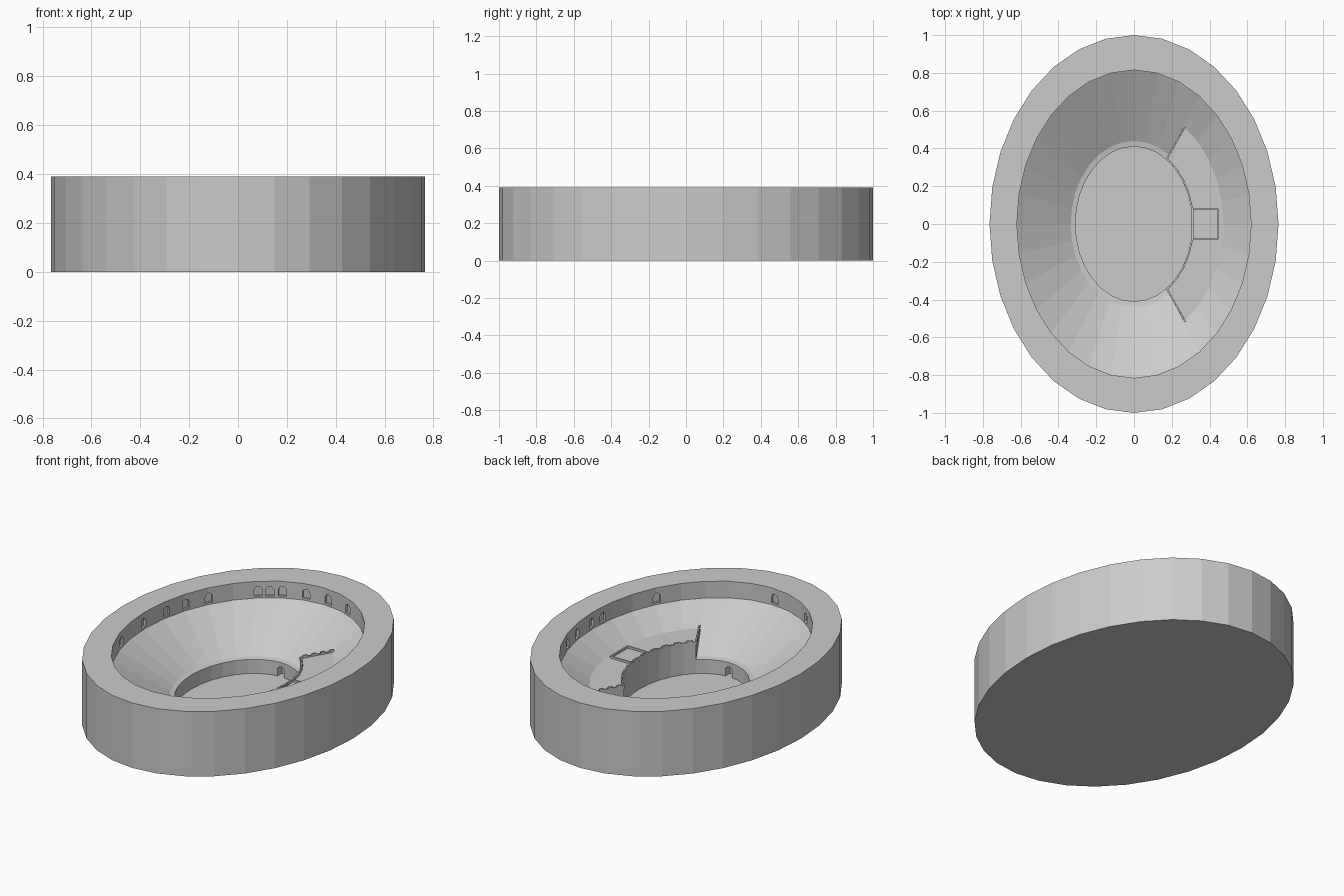
import bpy, bmesh
from math import sin, cos, pi, radians, atan2, hypot
from mathutils import Vector, Matrix

if "Cube" in bpy.data.objects:
    bpy.data.objects.remove(bpy.data.objects["Cube"])

N = 32  # sides of every ellipse


def ell(rx, ry, t, z=0.0):
    return Vector((rx * cos(t), ry * sin(t), z))


def make(name, bm):
    bmesh.ops.recalc_face_normals(bm, faces=bm.faces)
    me = bpy.data.meshes.new(name)
    bm.to_mesh(me)
    bm.free()
    ob = bpy.data.objects.new(name, me)
    bpy.context.collection.objects.link(ob)
    return ob


def prism(bm, bottom, top):
    a = [bm.verts.new(p) for p in bottom]
    b = [bm.verts.new(p) for p in top]
    n = len(a)
    bm.faces.new(a[::-1])
    bm.faces.new(b)
    for i in range(n):
        bm.faces.new((a[i], a[(i + 1) % n], b[(i + 1) % n], b[i]))


def bar(bm, p, q, z0, z1, w):
    # upright slab between two plan points
    d = (q - p).normalized()
    s = Vector((-d.y, d.x, 0)) * w / 2
    plan = [p - s, q - s, q + s, p + s]
    prism(bm, [(v.x, v.y, z0) for v in plan], [(v.x, v.y, z1) for v in plan])


def arch(bm, rx, ry, t, z0, w, h, depth, front):
    # arched cutter pushed into the ellipse wall along its normal
    k = 0.998
    step = 2 * pi / N
    i = int(t // step)
    a, b = ell(rx, ry, i * step), ell(rx, ry, (i + 1) * step)
    f = (t - i * step) / step
    c = a.lerp(b, f)
    d = (b - a).normalized()
    n = Vector((d.y, -d.x, 0))
    if abs(f) < 1e-4:  # at a corner use the true normal
        n = Vector((cos(t) / rx, sin(t) / ry, 0)).normalized()
        d = Vector((-n.y, n.x, 0))
    pts = [(-w / 2, 0), (w / 2, 0)]
    pts += [(w / 2 * cos(u * pi / 6), h - w / 2 + w / 2 * sin(u * pi / 6)) for u in range(7)]
    ring = [c + d * x + Vector((0, 0, z0 + z)) for x, z in pts]
    prism(bm, [p - n * front for p in ring], [p + n * depth for p in ring])


# Main bowl: outer wall, rim, inner wall, seating slope, podium, arena floor
profile = [(.765, 1, 0), (.765, 1, .39), (.62, .815, .39), (.62, .815, .29),
           (.335, .44, .10), (.31, .41, .095), (.31, .41, .01)]
bm = bmesh.new()
rings = [[bm.verts.new(ell(rx, ry, 2 * pi * i / N, z)) for i in range(N)] for rx, ry, z in profile]
for a, b in zip(rings, rings[1:]):
    for i in range(N):
        j = (i + 1) % N
        bm.faces.new((a[i], a[j], b[j], b[i]))
bm.faces.new(rings[0])
bm.faces.new(rings[-1])
bowl = make("arena_bowl", bm)

# Arched niches in the upper wall and gates at both ends of the arena
bm = bmesh.new()
for deg in (1, 12, 22, 72, 87, 100, 112, 118, 123.5, 146, 157, 167, 181, 200, 241, 268, 326, 354):
    arch(bm, .62, .815, radians(deg), .302, .045, .056, .012, .03)
for deg in (90, 270):
    arch(bm, .31, .41, radians(deg), .0101, .045, .06, .04, .03)
cutter = make("arch_cutter", bm)
cutter.hide_render = True
mod = bowl.modifiers.new("arches", 'BOOLEAN')
mod.operation = 'DIFFERENCE'
mod.solver = 'EXACT'
mod.object = cutter
bpy.context.view_layer.objects.active = bowl
bowl.select_set(True)
bpy.ops.object.modifier_apply(modifier=mod.name)
bpy.data.objects.remove(cutter)

# Raised terrace on the +x side
angles = [2 * pi * i / N for i in range(-5, 6)]
bm = bmesh.new()
plan = [ell(.31, .41, t) for t in angles] + [ell(.505, .66, t) for t in reversed(angles)]
prism(bm, [(p.x, p.y, .005) for p in plan], [(p.x, p.y, .192) for p in plan])
make("terrace", bm)

# Terrace parapet with small merlons
path = [ell(.504, .638, angles[0])] + [ell(.314, .415, t) for t in angles] + [ell(.504, .638, angles[-1])]
bm = bmesh.new()
for p, q in zip(path, path[1:]):
    bar(bm, p, q, .18, .200, .009)
    count = max(1, round((q - p).length / .06))
    for k in range(count):
        bar(bm, p.lerp(q, (k + .25) / count), p.lerp(q, (k + .75) / count), .199, .208, .009)
make("terrace_parapet", bm)

# Low square box for the guests of honour
bm = bmesh.new()
sq = [Vector(v) for v in ((.31, -.08, 0), (.445, -.08, 0), (.445, .08, 0), (.31, .08, 0))]
for i in range(4):
    bar(bm, sq[i], sq[(i + 1) % 4], .18, .204, .009)
make("honour_box", bm)
